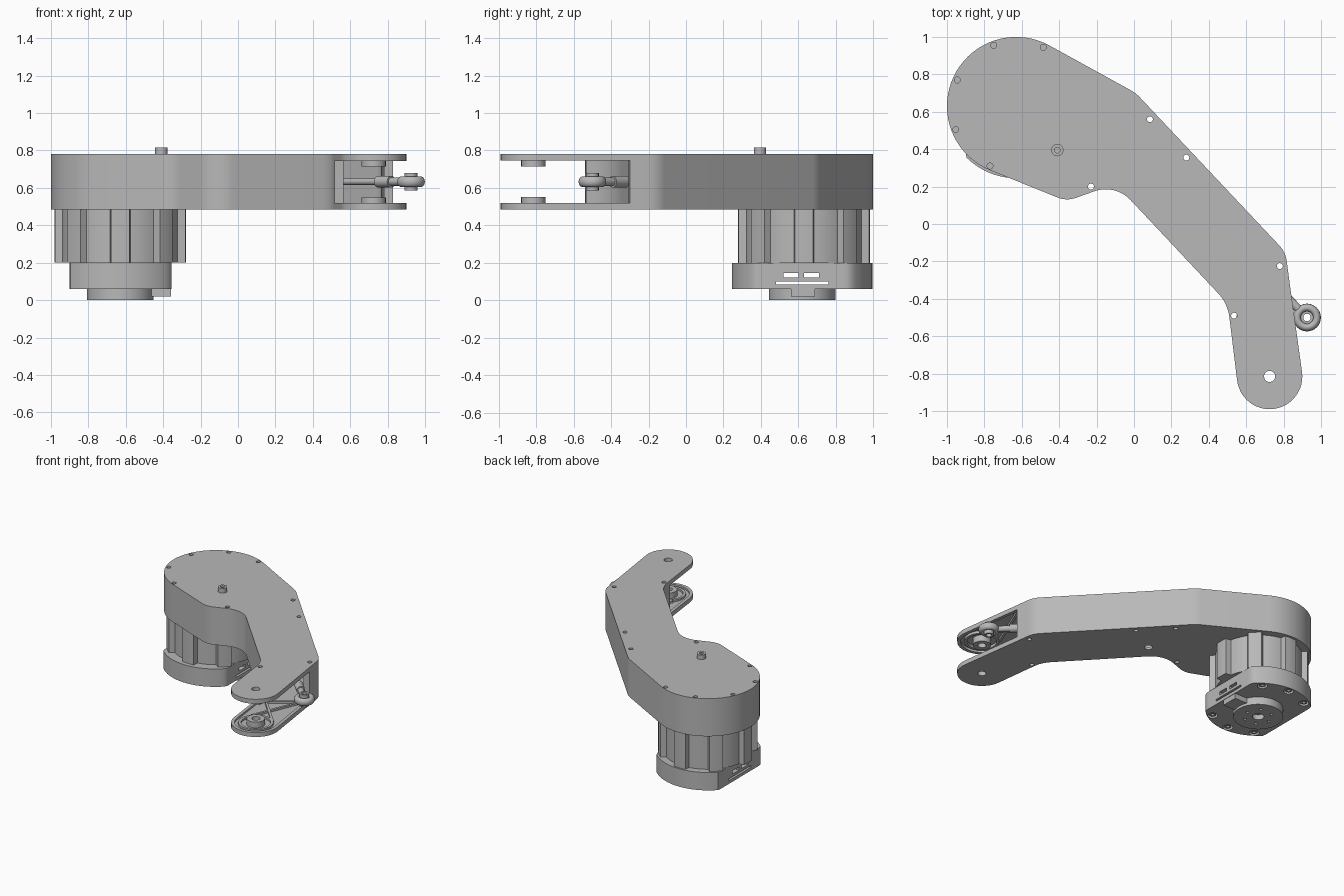
import bpy, bmesh
from math import sin, cos, tan, radians, pi
from mathutils import Vector

if "Cube" in bpy.data.objects:
    bpy.data.objects.remove(bpy.data.objects["Cube"], do_unlink=True)

grey = bpy.data.materials.new("satin_grey")
grey.use_nodes = True
COLOUR = (0.48, 0.48, 0.48, 1)
grey.diffuse_color = COLOUR
grey.node_tree.nodes["Principled BSDF"].inputs["Base Color"].default_value = COLOUR


# ---- helpers ----
def finish(name, bm):
    bmesh.ops.recalc_face_normals(bm, faces=bm.faces)
    mesh = bpy.data.meshes.new(name)
    bm.to_mesh(mesh)
    bm.free()
    mesh.materials.append(grey)
    ob = bpy.data.objects.new(name, mesh)
    bpy.context.collection.objects.link(ob)
    return ob


def add_prism(bm, pts, z0, z1):
    low = [bm.verts.new((p[0], p[1], z0)) for p in pts]
    top = [bm.verts.new((p[0], p[1], z1)) for p in pts]
    bm.faces.new(low[::-1])
    bm.faces.new(top)
    for i in range(len(pts)):
        j = (i + 1) % len(pts)
        bm.faces.new((low[i], low[j], top[j], top[i]))


def prism(name, pts, z0, z1):
    bm = bmesh.new()
    add_prism(bm, pts, z0, z1)
    return finish(name, bm)


def ring(name, outer, inner, z0, z1, closed=True):
    """Band between two matching outlines, with end caps when open."""
    bm = bmesh.new()
    loops = [[bm.verts.new((p[0], p[1], z)) for p in pts]
             for pts, z in ((outer, z0), (outer, z1), (inner, z1), (inner, z0))]
    n = len(outer)
    for i in range(n if closed else n - 1):
        j = (i + 1) % n
        for k in range(4):
            a, b = loops[k], loops[(k + 1) % 4]
            bm.faces.new((a[i], a[j], b[j], b[i]))
    if not closed:
        for i in (0, n - 1):
            bm.faces.new([lp[i] for lp in loops])
    return finish(name, bm)


def arc(x, y, r, a0=0, a1=360, n=32):
    steps = n if a1 - a0 == 360 else n + 1
    return [Vector((x + r * cos(radians(a0 + (a1 - a0) * i / n)),
                    y + r * sin(radians(a0 + (a1 - a0) * i / n)))) for i in range(steps)]


def tube(name, x, y, r, hole, z0, z1):
    return ring(name, arc(x, y, r), arc(x, y, hole), z0, z1)


def fillet(prev, corner, nxt, r, n=8):
    p, c, q = Vector(prev), Vector(corner), Vector(nxt)
    u, v = (p - c).normalized(), (q - c).normalized()
    half = u.angle(v) / 2
    centre = c + (u + v).normalized() * r / sin(half)
    a, b = c + u * r / tan(half) - centre, c + v * r / tan(half) - centre
    return [centre + a.lerp(b, i / n).normalized() * r for i in range(n + 1)]


def inset(pts, d):
    out = []
    for i, p in enumerate(pts):
        a = (p - pts[i - 1]).normalized()
        b = (pts[(i + 1) % len(pts)] - p).normalized()
        m = Vector((-a.y - b.y, a.x + b.x)).normalized()
        out.append(p + m * d / max(0.3, m.dot(Vector((-a.y, a.x)))))
    return out


def cut(ob, prisms):
    """Subtract (outline, bottom, top) prisms from an object."""
    bm = bmesh.new()
    for pts, z0, z1 in prisms:
        add_prism(bm, pts, z0, z1)
    tool = finish("cutter", bm)
    tool.hide_render = True
    mod = ob.modifiers.new("cut", 'BOOLEAN')
    mod.operation, mod.solver, mod.object = 'DIFFERENCE', 'EXACT', tool
    bpy.context.view_layer.objects.active = ob
    bpy.ops.object.modifier_apply(modifier=mod.name)
    bpy.data.objects.remove(tool, do_unlink=True)


def rect(x0, x1, y0, y1):
    return [(x0, y0), (x1, y0), (x1, y1), (x0, y1)]


def bar(name, a, b, width, z0, z1):
    a, b = Vector(a), Vector(b)
    d = (b - a).normalized() * width / 2
    s = Vector((-d.y, d.x))
    return prism(name, [a - s, b - s, b + s, a + s], z0, z1)


def rod(name, a, b, r):
    a, b = Vector(a), Vector(b)
    bm = bmesh.new()
    bmesh.ops.create_cone(bm, cap_ends=True, segments=24, radius1=r, radius2=r, depth=(b - a).length)
    ob = finish(name, bm)
    ob.location = (a + b) / 2
    ob.rotation_mode = 'QUATERNION'
    ob.rotation_quaternion = (b - a).to_track_quat('Z', 'Y')


# ---- arm outline: walled part, then the open fork tip ----
MX, MY = -0.63, 0.63
TX, TY = 0.725, -0.815
right_end, left_end = Vector((0.83, -0.30)), Vector((0.515, -0.54))
drum = arc(MX, MY, 0.37, 61.5, 248, 36)
D, E, A, B, C = (0.81, -0.15), (0.01, 0.70), (-0.36, 0.122), (-0.10, 0.215), (0.50, -0.424)
wall = ([right_end] + fillet(right_end, D, E, 0.15) + fillet(D, E, drum[0], 0.2) + drum
        + fillet(drum[-1], A, B, 0.14) + fillet(A, B, C, 0.18) + fillet(B, C, left_end, 0.22)
        + [left_end])
outline = wall + arc(TX, TY, 0.175, 187, 367.7, 24)
inner = inset(outline, 0.05)
rim_inner = inset(outline, 0.025)

# ---- housing ----
through = [(-0.23, 0.20), (0.085, 0.56), (0.28, 0.355), (0.78, -0.225), (0.535, -0.49)]
blind = [(-0.75, 0.955), (-0.485, 0.945), (-0.945, 0.77), (-0.953, 0.505), (-0.77, 0.31)]


def holes(points, r=0.016):
    return [(arc(x, y, r, n=16), 0.4, 0.9) for x, y in points]


pivot = holes([(TX, TY)], 0.03)
floor = prism("bottom_plate", outline, 0.485, 0.505)
cut(floor, holes(through) + pivot + holes([(0.06, 0.23)], 0.03))
lid = prism("top_plate", outline, 0.765, 0.78)
cut(lid, holes(through + blind) + pivot)
side = ring("side_wall", wall, inner[:len(wall)], 0.505, 0.765, closed=False)
cut(side, holes(through))

# Fork tip: rims, hubs and ribs on both plates
for level, z0, z1, hub0, hub1 in (("lower", 0.505, 0.52, 0.505, 0.55),
                                  ("upper", 0.745, 0.765, 0.715, 0.765)):
    k = len(wall) - 1
    ring(level + "_fork_rim", outline[k:] + outline[:1], rim_inner[k:] + rim_inner[:1],
         z0, z1, closed=False)
    tube(level + "_pivot_boss", TX, TY, 0.065, 0.03, hub0, hub1)
    tube(level + "_hub_ring", TX, TY, 0.125, 0.105, z0, z1)
    bar(level + "_rib_a", (0.63, -0.73), (0.80, -0.32), 0.018, z0, z1)
    bar(level + "_rib_b", (0.81, -0.73), (0.55, -0.45), 0.018, z0, z1)
    bar(level + "_cross_rib", (0.55, -0.50), (0.82, -0.32), 0.018, z0, z1)

# Pin on the top plate
tube("top_pin", -0.41, 0.395, 0.033, 0.015, 0.78, 0.815)

# ---- linkage rod with eye ----
RX, RY, RZ = 0.925, -0.50, 0.633
along = Vector((-0.70, 0.71, 0)).normalized()
eye_centre = Vector((RX, RY, RZ))
bpy.ops.mesh.primitive_torus_add(location=eye_centre, major_radius=0.052, minor_radius=0.022,
                                 major_segments=40, minor_segments=14)
eye = bpy.context.object
eye.name = "rod_eye"
eye.scale.z = 1.3
eye.data.materials.append(grey)
tube("rod_eye_bush", RX, RY, 0.034, 0.02, 0.585, 0.68)
rod("rod_neck", eye_centre + along * 0.06, eye_centre + along * 0.17, 0.022)
rod("rod_socket", eye_centre + along * 0.15, eye_centre + along * 0.25, 0.031)
rod("link_rod", eye_centre + along * 0.2, eye_centre + along * 1.2, 0.018)

# ---- motor: ribbed body ----
body = []
for lobe in range(8):
    mid = lobe * 45
    body += arc(MX, MY, 0.352, mid - 8, mid + 8, 4) + arc(MX, MY, 0.312, mid + 10, mid + 35, 6)
prism("motor_body", body, 0.20, 0.485)

# Motor base: round drum with two flat sides and a slot across
base_pts = [(max(MX - 0.27, min(MX + 0.275, p.x)), p.y) for p in arc(MX, MY - 0.01, 0.375, n=72)]
base = prism("motor_base", base_pts, 0.06, 0.20)
slots = [(rect(-1.1, -0.1, 0.48, 0.76), 0.085, 0.10),
         (rect(-1.1, -0.1, 0.52, 0.60), 0.12, 0.145),
         (rect(-1.1, -0.1, 0.63, 0.71), 0.12, 0.145),
         (rect(-0.39, -0.1, 0.50, 0.73), 0.11, 0.19)]
cut(base, slots)

# Base screws in shallow pockets
screw_spots = [(MX + 0.335 * cos(radians(a)), MY - 0.01 + 0.335 * sin(radians(a)))
               for a in (55, 90, 125, 235, 270, 305)]
cut(base, [(arc(x, y, 0.036, n=20), 0.0, 0.09) for x, y in screw_spots])
for x, y in screw_spots:
    tube("base_screw", x, y, 0.024, 0.012, 0.066, 0.095)

# Output flange with bolt circle, and connector block
flange = prism("output_flange", arc(MX, MY - 0.01, 0.178, n=48), 0.0, 0.06)
bolts = [(arc(p.x, p.y, 0.012, n=12), -0.1, 0.03) for p in arc(MX, MY - 0.01, 0.10, n=6)]
cut(flange, bolts + [(arc(MX, MY - 0.01, 0.042), -0.1, 0.04)])
prism("connector_block", rect(-0.47, -0.358, 0.56, 0.69), 0.02, 0.06)

# ---- shading ----
bpy.ops.object.select_all(action='DESELECT')
for ob in bpy.context.collection.objects:
    if ob.type == 'MESH' and grey.name in ob.data.materials:
        ob.select_set(True)
        bpy.context.view_layer.objects.active = ob
bpy.ops.object.shade_smooth_by_angle(angle=radians(30))
